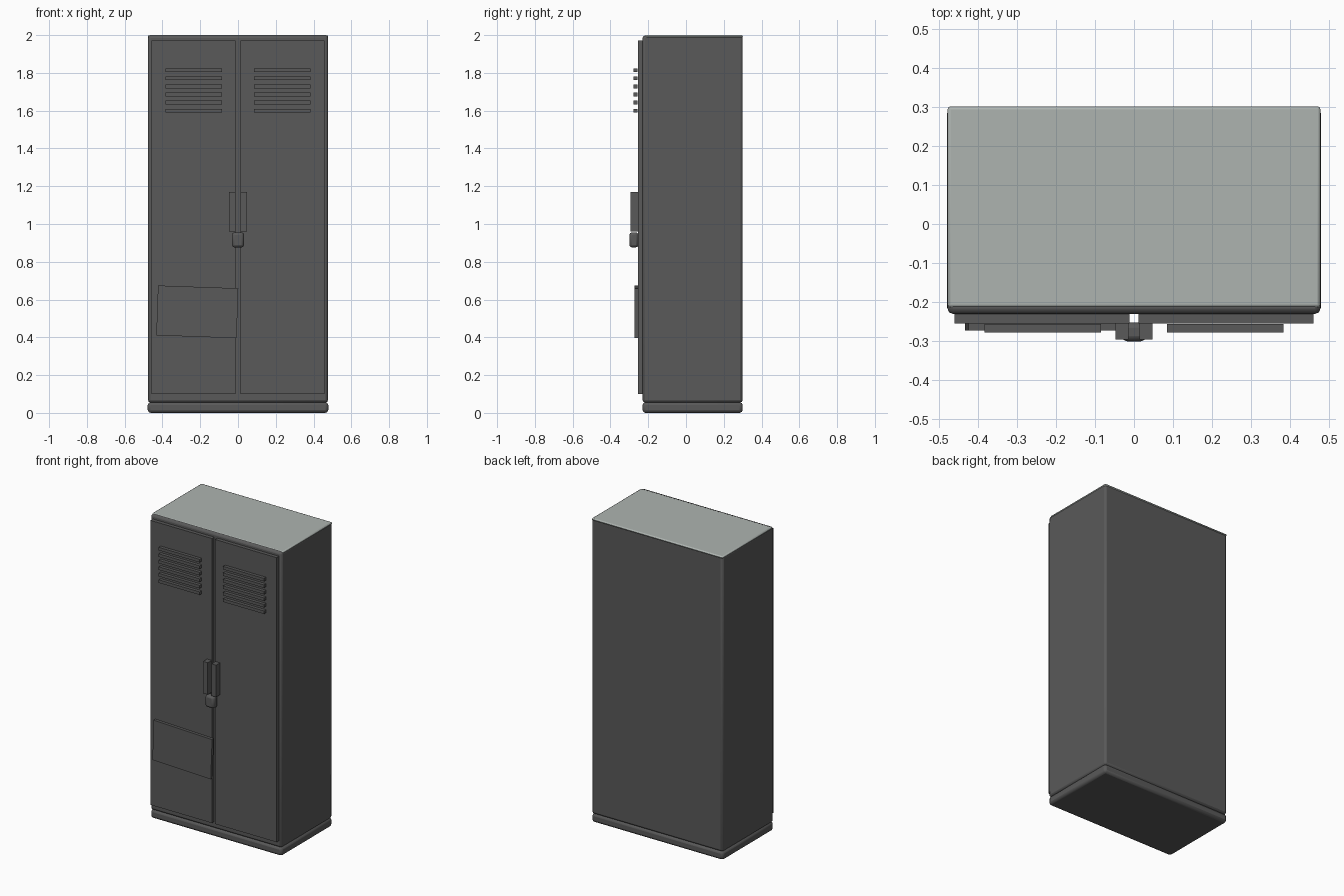
import bpy
import math

old = bpy.data.objects.get("Cube")
if old:
    bpy.data.objects.remove(old, do_unlink=True)


def material(name, rgb):
    mat = bpy.data.materials.new(name)
    mat.use_nodes = True
    mat.diffuse_color = (*rgb, 1)
    mat.node_tree.nodes["Principled BSDF"].inputs["Base Color"].default_value = (*rgb, 1)
    return mat


steel = material("dark grey steel", (0.10, 0.10, 0.10))
pale = material("pale grey top", (0.42, 0.455, 0.435))


def box(name, x, y, z, mat=steel, bevel=0.0, segments=2, tilt=0.0):
    """Box spanning the given (low, high) ranges, with optional bevel and tilt about y."""
    spans = (x, y, z)
    bpy.ops.mesh.primitive_cube_add(size=1, location=[(a + b) / 2 for a, b in spans])
    obj = bpy.context.object
    obj.name = name
    obj.scale = [b - a for a, b in spans]
    bpy.ops.object.transform_apply(location=False, rotation=False, scale=True)
    obj.rotation_euler.y = tilt
    obj.data.materials.append(mat)
    if bevel:
        mod = obj.modifiers.new("rounded edges", "BEVEL")
        mod.width = bevel
        mod.segments = segments
        bpy.ops.object.shade_smooth_by_angle(angle=math.radians(35))
    return obj


# Cabinet shell, plinth and pale top sheet
box("cabinet_body", (-0.477, 0.477), (-0.23, 0.30), (0.055, 1.998), bevel=0.014)
box("plinth", (-0.478, 0.478), (-0.23, 0.30), (0, 0.057), bevel=0.016)
box("top_sheet", (-0.477, 0.477), (-0.214, 0.301), (1.985, 2.0), pale, bevel=0.012)

# Doors, vent louvres and handles, mirrored left and right
for side, s in (("left", 1), ("right", -1)):
    def span(a, b):
        return tuple(sorted((s * a, s * b)))

    box(side + "_door", span(0.012, 0.459), (-0.254, -0.225), (0.1, 1.972))
    for i in range(6):
        z = 1.6 + i * 0.0428
        box(f"{side}_louvre_{i + 1}", span(0.085, 0.383), (-0.277, -0.256), (z - 0.01, z + 0.01))
    box(side + "_handle", span(0.014, 0.047), (-0.295, -0.254), (0.96, 1.17))

# Padlock hanging below the handles
box("padlock", (-0.032, 0.032), (-0.30, -0.252), (0.876, 0.956), bevel=0.014)

# Slightly crooked notice plate on the right door
box("notice_plate", (-0.428, -0.003), (-0.272, -0.254), (0.403, 0.667), tilt=math.radians(2))
